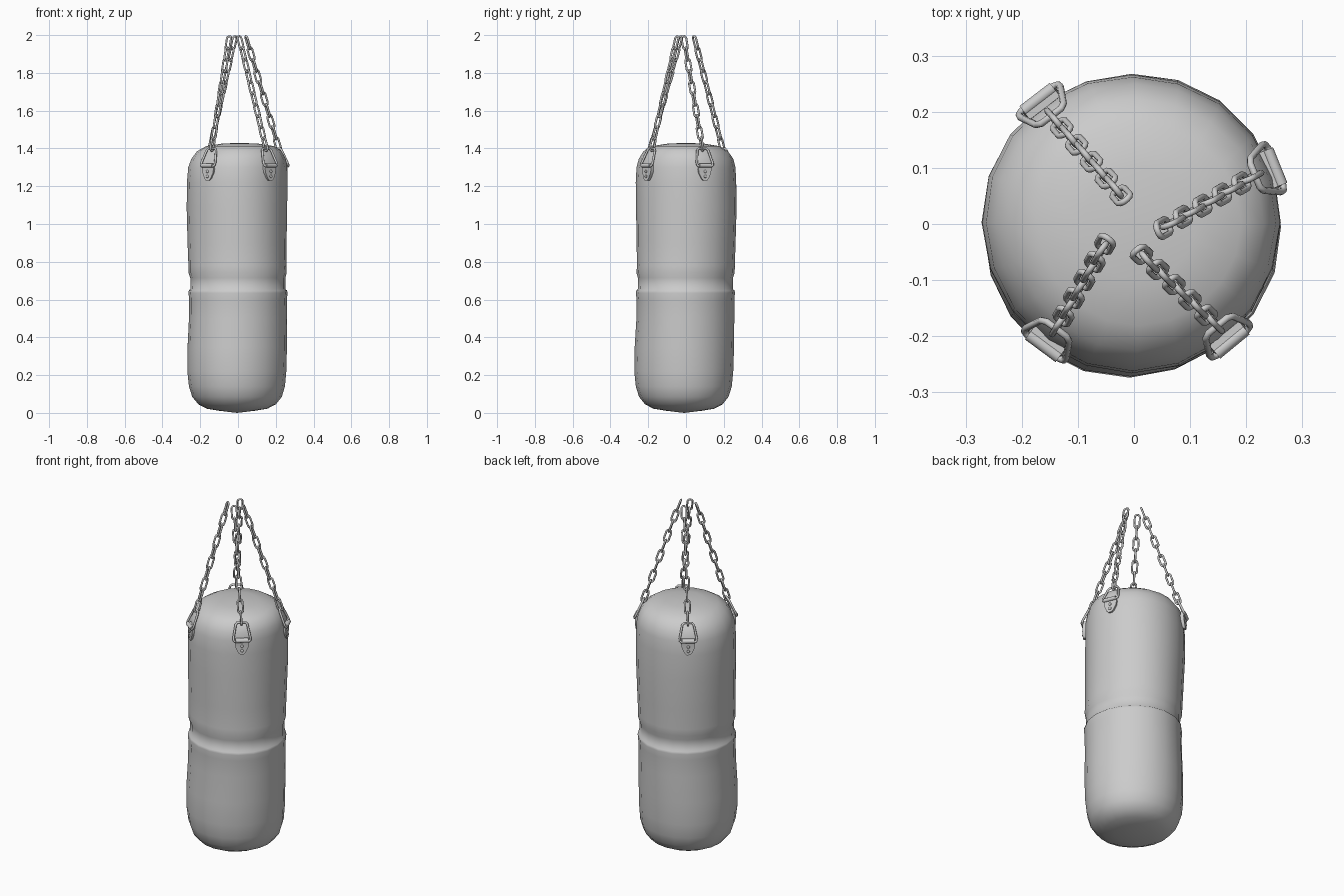
import bpy, bmesh, math
from mathutils import Vector

if "Cube" in bpy.data.objects:
    bpy.data.objects.remove(bpy.data.objects["Cube"])

SIDES = 20


def finish(name, bm, angle=40):
    bmesh.ops.recalc_face_normals(bm, faces=bm.faces)
    me = bpy.data.meshes.new(name)
    bm.to_mesh(me)
    bm.free()
    return add(name, me, angle)


def add(name, me, angle):
    ob = bpy.data.objects.new(name, me)
    bpy.context.collection.objects.link(ob)
    bpy.ops.object.select_all(action='DESELECT')
    ob.select_set(True)
    bpy.context.view_layer.objects.active = ob
    bpy.ops.object.shade_smooth_by_angle(angle=math.radians(angle))
    return ob


def wires(name, loops, radius):
    """Round wire along closed loops of points, as one mesh."""
    cu = bpy.data.curves.new(name + "_path", 'CURVE')
    cu.dimensions = '3D'
    cu.bevel_depth = radius
    cu.bevel_resolution = 2
    for pts in loops:
        sp = cu.splines.new('POLY')
        sp.points.add(len(pts) - 1)
        for p, co in zip(sp.points, pts):
            p.co = (*co, 1)
        sp.use_cyclic_u = True
    tmp = bpy.data.objects.new(name + "_path", cu)
    bpy.context.collection.objects.link(tmp)
    dg = bpy.context.evaluated_depsgraph_get()
    me = bpy.data.meshes.new_from_object(tmp.evaluated_get(dg))
    bpy.data.objects.remove(tmp)
    me.name = name
    return add(name, me, 60)


# Bag: lathed sack, rows of (z, radius, centre x, centre y)
rows = [
    (0.012, 0.10, -0.005, -0.01), (0.022, 0.16, -0.005, -0.01),
    (0.045, 0.205, -0.005, -0.01), (0.085, 0.237, -0.006, -0.01),
    (0.14, 0.254, -0.007, -0.01), (0.22, 0.262, -0.008, -0.011),
    (0.35, 0.263, -0.006, -0.009), (0.50, 0.259, -0.002, -0.005),
    (0.60, 0.259, 0.0, -0.005), (0.635, 0.262, 0.0, -0.005),
    (0.648, 0.260, 0.0, -0.005), (0.656, 0.251, 0.0, -0.005),
    (0.715, 0.252, 0.0, -0.005), (0.742, 0.260, -0.001, -0.004),
    (0.78, 0.259, -0.002, -0.002), (0.90, 0.262, -0.003, 0.0),
    (1.08, 0.266, -0.004, 0.003), (1.22, 0.266, -0.004, 0.002),
    (1.30, 0.262, -0.002, 0.002), (1.345, 0.250, 0.002, 0.002),
    (1.385, 0.224, 0.006, 0.0), (1.412, 0.18, 0.01, 0.0),
    (1.425, 0.10, 0.01, 0.0)]
bm = bmesh.new()
rings = []
for z, r, cx, cy in rows:
    ring = []
    for i in range(SIDES):
        a = math.tau * i / SIDES
        rr = r * (1 + 0.008 * math.sin(3 * a + 5 * z))
        ring.append(bm.verts.new((cx + rr * math.cos(a), cy + rr * math.sin(a), z)))
    rings.append(ring)
bottom = bm.verts.new((-0.005, -0.01, 0.0))
top = bm.verts.new((0.005, 0, 1.43))
for i in range(SIDES):
    j = (i + 1) % SIDES
    for lo, hi in zip(rings, rings[1:]):
        bm.faces.new((lo[i], lo[j], hi[j], hi[i]))
    bm.faces.new((bottom, rings[0][j], rings[0][i]))
    bm.faces.new((top, rings[-1][i], rings[-1][j]))
finish("bag", bm, 80)


def link_loop(a, b, side, half):
    """Stadium-shaped loop whose end points are a and b."""
    d = (b - a).normalized()
    c0, c1 = a + d * half, b - d * half
    pts = []
    for c, start in ((c1, 0), (c0, math.pi)):
        for k in range(6):
            t = start + math.pi * k / 5
            pts.append(c + side * (half * math.cos(t)) + d * (half * math.sin(t)))
    return pts


# Four hangers: (angle, radius, chain top x, chain top y)
hangers = [
    (127.5, 0.274, -0.015, 0.042), (22, 0.264, 0.042, -0.013),
    (-50.5, 0.266, 0.005, -0.046), (-126.5, 0.264, -0.046, -0.026)]
for n, (deg, r0, tx, ty) in enumerate(hangers, 1):
    out = Vector((math.cos(math.radians(deg)), math.sin(math.radians(deg)), 0))
    tan = Vector((-out.y, out.x, 0))

    def at(u, r, z):
        return tan * u + out * r + Vector((0, 0, z))

    # Trapezoid ring leaning over the shoulder of the bag
    half_ring = [(0.036, 1.306), (0.044, 1.312), (0.045, 1.325),
                 (0.031, 1.390), (0.022, 1.400)]
    outline = half_ring + [(-u, z) for u, z in reversed(half_ring)]
    wires(f"hanger_ring_{n}",
          [[at(u, r0 + 0.008 - (z - 1.306) * 0.42, z) for u, z in outline]], 0.0062)

    # Shield plate with a rolled loop for the ring
    half_plate = [(0.034, 1.318), (0.037, 1.290), (0.034, 1.270),
                  (0.020, 1.240), (0.010, 1.230)]
    shape = half_plate + [(-u, z) for u, z in reversed(half_plate)]
    bm = bmesh.new()
    front = [bm.verts.new(at(u, r0 + 0.009 - 3 * u * u, z)) for u, z in shape]
    back = [bm.verts.new(at(u, r0 - 0.010 - 3 * u * u, z)) for u, z in shape]
    m = len(shape)
    for k in range(m // 2 - 1):
        for s, flip in ((front, 1), (back, -1)):
            bm.faces.new([s[k], s[k + 1], s[m - 2 - k], s[m - 1 - k]][::flip])
    for k in range(m):
        q = (k + 1) % m
        bm.faces.new((front[k], back[k], back[q], front[q]))
    seg = 10
    roll = [[bm.verts.new(at(u, r0 + 0.006 + 0.011 * math.cos(math.tau * k / seg),
                             1.310 + 0.011 * math.sin(math.tau * k / seg)))
             for k in range(seg)] for u in (-0.034, 0.034)]
    for k in range(seg):
        q = (k + 1) % seg
        bm.faces.new((roll[0][k], roll[0][q], roll[1][q], roll[1][k]))
    for cap in roll:
        bm.faces.new(cap)
    finish(f"strap_plate_{n}", bm)

    # Domed rivets
    bm = bmesh.new()
    for z in (1.278, 1.252):
        ret = bmesh.ops.create_uvsphere(bm, u_segments=10, v_segments=6, radius=0.0085)
        for v in ret["verts"]:
            v.co = at(v.co.x, r0 + 0.009 + v.co.z * 0.6, z + v.co.y)
    finish(f"rivets_{n}", bm, 80)

    # Chain of alternating links
    wire, count = 0.0055, 10
    a = at(0, r0 - 0.028, 1.388)
    b = Vector((tx, ty, 1.9945))
    d = (b - a).normalized()
    pitch = ((b - a).length - 2 * wire) / count
    flat = d.cross(out).normalized()
    edge = d.cross(flat).normalized()
    loops = []
    for k in range(count):
        s = a + d * pitch * k
        loops.append(link_loop(s, s + d * (pitch + 2 * wire),
                               flat if k % 2 else edge, 0.0135))
    wires(f"chain_{n}", loops, wire)
